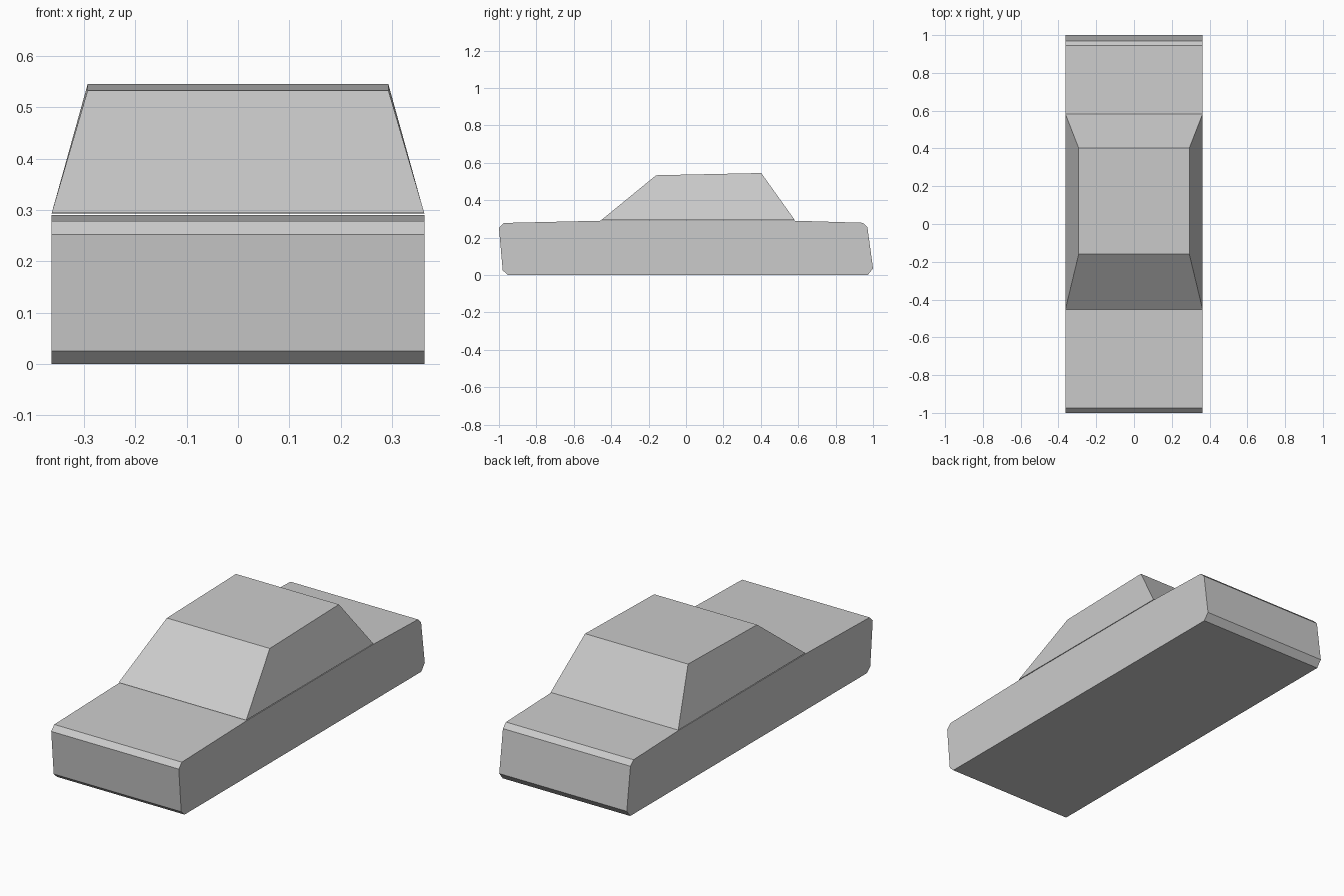
import bpy, bmesh

if "Cube" in bpy.data.objects:
    bpy.data.objects.remove(bpy.data.objects["Cube"])

W = 0.363  # half width of the car


def make_object(name, bm):
    bmesh.ops.recalc_face_normals(bm, faces=bm.faces)
    mesh = bpy.data.meshes.new(name)
    bm.to_mesh(mesh)
    bm.free()
    obj = bpy.data.objects.new(name, mesh)
    bpy.context.collection.objects.link(obj)
    return obj


def loft_sides(name, profile):
    """Mirror a (half width, y, z) side outline across x and bridge both sides."""
    bm = bmesh.new()
    left = [bm.verts.new((-w, y, z)) for w, y, z in profile]
    right = [bm.verts.new((w, y, z)) for w, y, z in profile]
    bm.faces.new(left)
    bm.faces.new(right[::-1])
    n = len(profile)
    for i in range(n):
        j = (i + 1) % n
        bm.faces.new((left[i], right[i], right[j], left[j]))
    return make_object(name, bm)


# Lower body: side profile with chamfered bumpers, hood and trunk
body_outline = [
    (-0.953, 0.0), (-0.98, 0.025), (-1.0, 0.252), (-0.975, 0.278),
    (-0.455, 0.29), (0.58, 0.29), (0.945, 0.279), (0.97, 0.255),
    (1.0, 0.035), (0.972, 0.0),
]
loft_sides("lower_body", [(W, y, z) for y, z in body_outline])

# Cabin: tapers inward to the roof, with sloped windscreens
loft_sides("cabin", [
    (W, -0.452, 0.294), (0.293, -0.16, 0.533),
    (0.293, 0.402, 0.545), (W, 0.582, 0.293),
])
